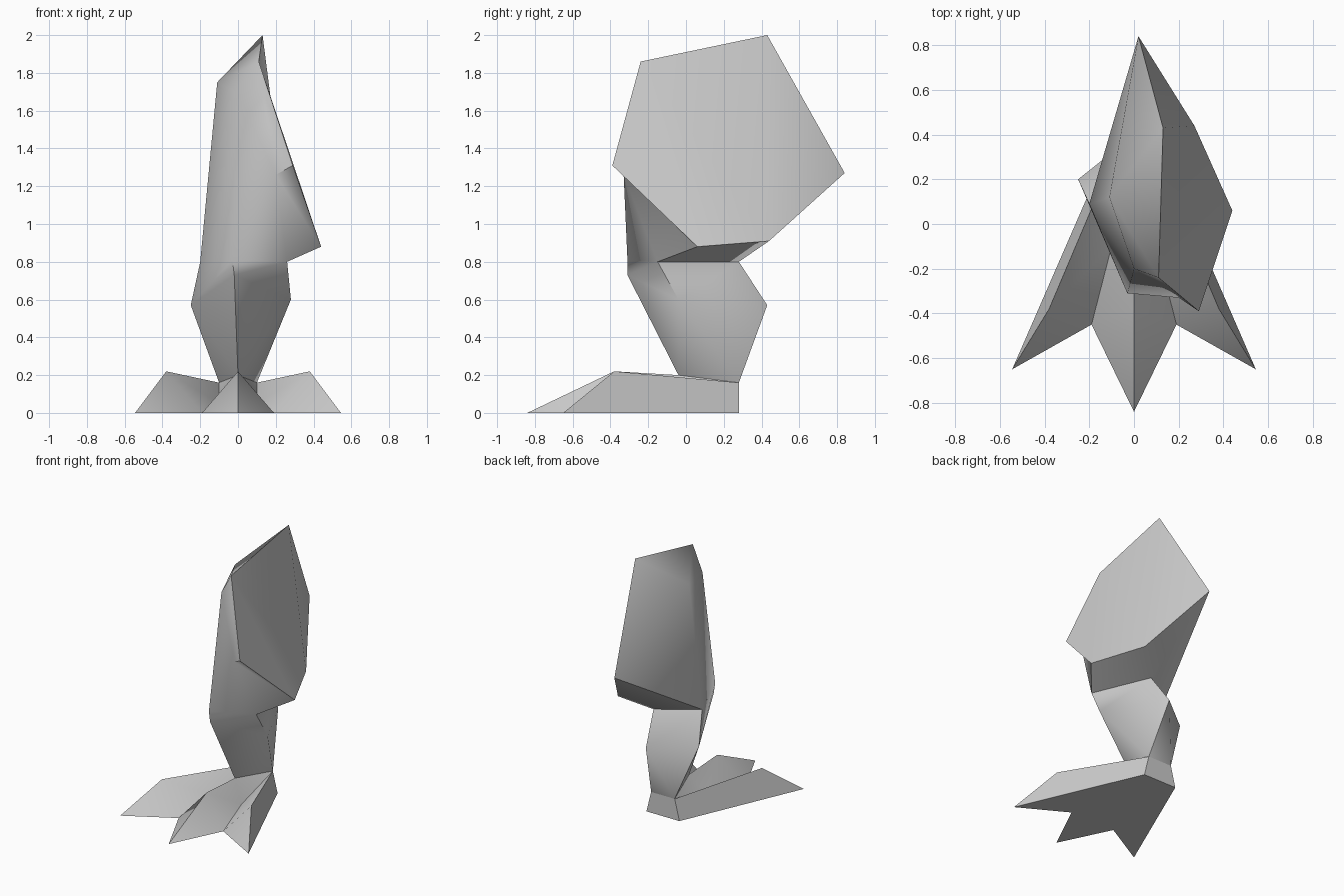
import bpy
import bmesh
import math
from mathutils import Vector

old = bpy.data.objects.get("Cube")
if old:
    bpy.data.objects.remove(old, do_unlink=True)

grey = bpy.data.materials.new("plain grey")
grey.use_nodes = True
colour = (0.6, 0.6, 0.6, 1)
grey.diffuse_color = colour
grey.node_tree.nodes["Principled BSDF"].inputs["Base Color"].default_value = colour


def build(name, points, faces, mirrored=False):
    """Make one faceted part from named corners and faces listed by corner name."""
    bm = bmesh.new()
    corner = {key: bm.verts.new(Vector(co)) for key, co in points.items()}
    for face in faces:
        bm.faces.new([corner[key] for key in face.split()])
    if mirrored:
        bmesh.ops.mirror(bm, geom=bm.verts[:] + bm.edges[:] + bm.faces[:],
                         axis='X', merge_dist=0.001)
    bmesh.ops.recalc_face_normals(bm, faces=bm.faces[:])
    mesh = bpy.data.meshes.new(name)
    bm.to_mesh(mesh)
    bm.free()
    mesh.materials.append(grey)
    part = bpy.data.objects.new(name, mesh)
    bpy.context.collection.objects.link(part)
    bpy.ops.object.select_all(action='DESELECT')
    part.select_set(True)
    bpy.context.view_layer.objects.active = part
    bpy.ops.object.shade_smooth_by_angle(angle=math.radians(62))


# Ankle corners shared by the leg and the foot, which join there openly
ankle_front = (0, -0.04, 0.2)
ankle_left = (0.1, 0.28, 0.16)
ankle_right = (-0.1, 0.28, 0.16)

# Leg: flat hip cut, thigh, bent knee and shin
leg_points = {
    # hip cut outline
    "hip_top": (0.13, 0.43, 2.0), "hip_crest": (0.11, -0.24, 1.86),
    "hip_front": (0.29, -0.39, 1.31), "hip_low": (0.44, 0.06, 0.88),
    "hip_under": (0.27, 0.44, 0.91), "hip_back": (0.02, 0.84, 1.27),
    # thigh
    "thigh_side": (-0.11, 0.12, 1.75), "thigh_front": (0, -0.2, 1.69),
    "thigh_edge": (0.2, -0.33, 1.26),
    # knee
    "knee_right": (-0.2, 0.09, 0.8), "knee_back": (0.08, 0.28, 0.8),
    "knee_left": (0.26, -0.15, 0.8), "knee_front": (-0.03, -0.31, 0.81),
    # calf
    "calf_right": (-0.25, 0.2, 0.57), "calf_back": (0.04, 0.43, 0.57),
    "calf_left": (0.28, -0.04, 0.6), "calf_front": (-0.02, -0.31, 0.73),
    "ankle_front": ankle_front, "ankle_left": ankle_left,
    "ankle_right": ankle_right,
}
leg_faces = [
    "hip_top hip_crest hip_front hip_low hip_under",
    "hip_top hip_under hip_back",
    "hip_top thigh_side hip_crest",
    "hip_crest thigh_side thigh_front",
    "hip_crest thigh_front thigh_edge hip_front",
    "thigh_front thigh_side knee_right knee_front",
    "thigh_front knee_front thigh_edge",
    "hip_top hip_back thigh_side",
    "hip_back knee_right thigh_side",
    "hip_back hip_under knee_back knee_right",
    "hip_under hip_low knee_left knee_back",
    "hip_low hip_front thigh_edge knee_left",
    "thigh_edge knee_front knee_left",
    "calf_right calf_back ankle_right",
    "calf_back ankle_left ankle_right",
    "calf_back calf_left ankle_left",
    "calf_left ankle_front ankle_left",
    "calf_front ankle_front calf_left",
    "calf_front calf_right ankle_front",
    "calf_right ankle_right ankle_front",
]
# Band between knee and calf
sides = ["right", "back", "left", "front"]
for a, b in zip(sides, sides[1:] + sides[:1]):
    leg_faces.append(f"knee_{a} knee_{b} calf_{b} calf_{a}")
build("leg", leg_points, leg_faces)

# Foot: three pointed toes with deep gaps, one half mirrored across the middle
foot_points = {
    "mid_tip": (0, -0.84, 0), "mid_peak": (0, -0.38, 0.22),
    "gap": (0.19, -0.45, 0), "gap_end": (0.1, -0.1, 0.05),
    "side_tip": (0.545, -0.65, 0), "side_peak": (0.38, -0.38, 0.22),
    "ankle_front": ankle_front, "ankle_side": ankle_left,
    "ankle_back": (0, 0.28, 0.16),
    "heel_side": (0.14, 0.28, 0), "heel_mid": (0, 0.28, 0),
}
foot_faces = [
    "mid_tip mid_peak gap",
    "mid_peak ankle_front gap_end gap",
    "gap_end ankle_front ankle_side",
    "gap_end ankle_side side_peak",
    "gap gap_end side_peak",
    "gap side_peak side_tip",
    "side_tip side_peak ankle_side heel_side",
    "heel_side ankle_side ankle_back heel_mid",
    "mid_tip gap side_tip heel_side heel_mid",
]
build("foot", foot_points, foot_faces, mirrored=True)
